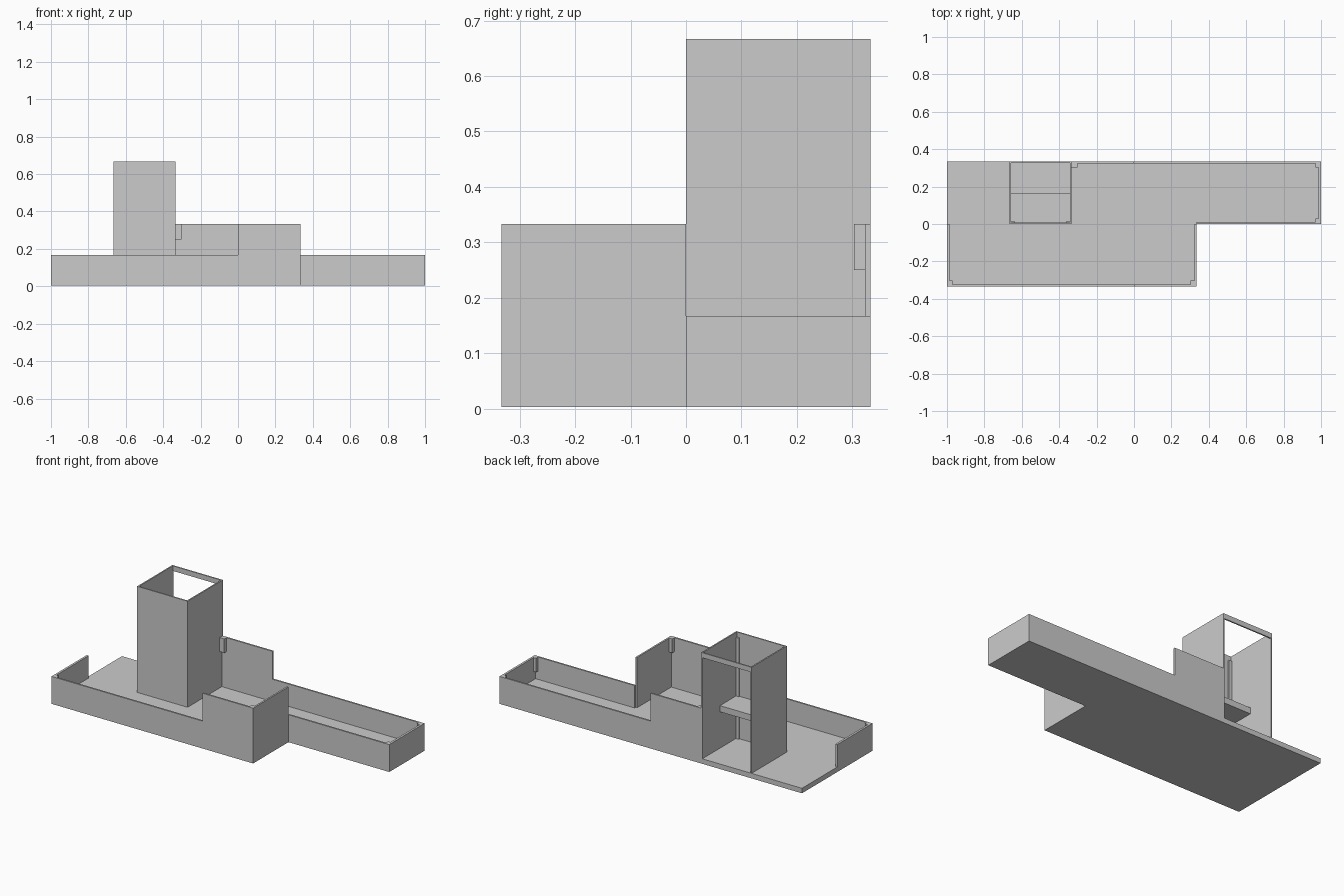
import bpy, bmesh

if "Cube" in bpy.data.objects:
    bpy.data.objects.remove(bpy.data.objects["Cube"])

T = 1 / 3          # tile size
S = T / 2          # low wall height
FLOOR = 0.033      # floor thickness
W = 0.01           # wall thickness


def box(name, x0, x1, y0, y1, z0, z1):
    """Flat-sided box between two corners."""
    bm = bmesh.new()
    bmesh.ops.create_cube(bm, size=1)
    for v in bm.verts:
        v.co.x = x0 if v.co.x < 0 else x1
        v.co.y = y0 if v.co.y < 0 else y1
        v.co.z = z0 if v.co.z < 0 else z1
    mesh = bpy.data.meshes.new(name)
    bm.to_mesh(mesh)
    bm.free()
    ob = bpy.data.objects.new(name, mesh)
    bpy.context.collection.objects.link(ob)
    return ob


def slab(name, outline, z0, z1):
    """Outline extruded upwards."""
    bm = bmesh.new()
    face = bm.faces.new([bm.verts.new((x, y, z0)) for x, y in outline])
    geom = bmesh.ops.extrude_face_region(bm, geom=[face])["geom"]
    verts = [g for g in geom if isinstance(g, bmesh.types.BMVert)]
    bmesh.ops.translate(bm, verts=verts, vec=(0, 0, z1 - z0))
    bmesh.ops.recalc_face_normals(bm, faces=bm.faces)
    mesh = bpy.data.meshes.new(name)
    bm.to_mesh(mesh)
    bm.free()
    ob = bpy.data.objects.new(name, mesh)
    bpy.context.collection.objects.link(ob)


# Stepped floor plate
slab("floor", [(-1, -T), (T, -T), (T, 0), (1, 0), (1, T), (-1, T)], 0.003, FLOOR)

# Walls with a raised part, drawn as a profile and stood upright
def stepped_wall(name, y0, y1, profile):
    slab(name, profile, 0, y1 - y0)
    for v in bpy.data.objects[name].data.vertices:
        x, z, d = v.co
        v.co = (x, y0 + d, z)
    bm = bmesh.new()
    mesh = bpy.data.objects[name].data
    bm.from_mesh(mesh)
    bmesh.ops.recalc_face_normals(bm, faces=bm.faces)
    bm.to_mesh(mesh)
    bm.free()


stepped_wall("front_wall", -T, -T + W,
             [(-1, 0.003), (T, 0.003), (T, T), (0, T), (0, S), (-1, S)])
stepped_wall("back_wall", T - W, T,
             [(-T, 0.003), (1, 0.003), (1, S), (0, S), (0, T), (-T, T)])

# Plain low walls and the tall side wall
box("left_wall", -1, -1 + 0.013, -T, 0, 0.003, S)
box("right_wall", 1 - 0.013, 1, 0, T, 0.003, S)
box("inner_front_wall", T, 1, 0, W, 0.003, S)
box("tall_side_wall", T - W, T, -T, 0, 0.003, T)

# Tower: three walls, a lintel across the open back, and a half-depth shelf
TW = 0.008
TX0, TX1 = -2 * T, -T
box("tower_left_wall", TX0, TX0 + TW, 0, T, 0.003, 2 * T)
box("tower_right_wall", TX1 - TW, TX1, 0, T, 0.003, 2 * T)
box("tower_front_wall", TX0, TX1, 0, TW, 0.003, 2 * T)
box("tower_lintel", TX0, TX1, T - TW, T, 2 * T - 0.03, 2 * T)
box("tower_shelf", TX0, TX1, 0, S, 0.25, 0.287)

# Tower corner posts
box("tower_left_post", TX0, TX0 + 0.027, 0, 0.016, FLOOR, 2 * T - 0.03)
box("tower_right_post", TX1 - 0.027, TX1, 0, 0.016, FLOOR, 2 * T - 0.03)

# Short corner blocks hanging from the wall tops: corner, inward direction, top
B = 0.03
for i, (x, y, sx, sy, top) in enumerate([(1, T, -1, -1, S), (1, 0, -1, 1, S),
                                         (-1, -T, 1, 1, S), (T, -T, -1, 1, T),
                                         (-T, T, 1, -1, T)]):
    xs, ys = sorted((x, x + sx * B)), sorted((y, y + sy * B))
    box(f"corner_block_{i + 1}", *xs, *ys, top - S / 2, top)
